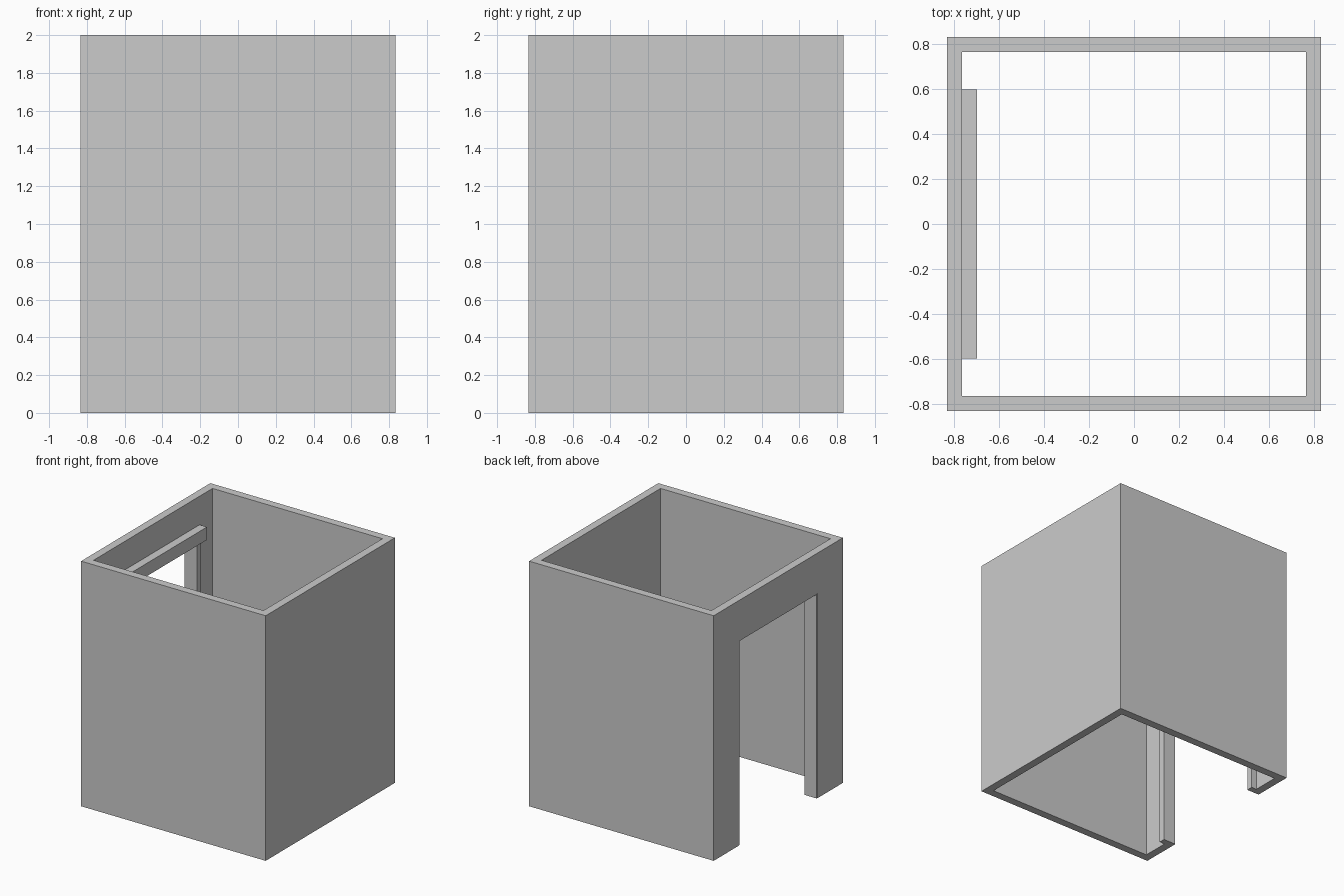
import bpy
import bmesh

if "Cube" in bpy.data.objects:
    bpy.data.objects.remove(bpy.data.objects["Cube"], do_unlink=True)

HALF = 0.833      # half width of the shell
INNER = 0.767     # half width of the room inside
HEIGHT = 2.0

grey = bpy.data.materials.new("plain grey")
grey.use_nodes = True
grey.diffuse_color = (0.6, 0.6, 0.6, 1)
grey.node_tree.nodes["Principled BSDF"].inputs["Base Color"].default_value = grey.diffuse_color


def finish(name, bm):
    bmesh.ops.recalc_face_normals(bm, faces=bm.faces)
    mesh = bpy.data.meshes.new(name)
    bm.to_mesh(mesh)
    bm.free()
    mesh.materials.append(grey)
    obj = bpy.data.objects.new(name, mesh)
    bpy.context.collection.objects.link(obj)
    return obj


def box(name, low, high):
    bm = bmesh.new()
    bmesh.ops.create_cube(bm, size=1)
    for v in bm.verts:
        v.co = [(a + b) / 2 + c * (b - a) for a, b, c in zip(low, high, v.co)]
    return finish(name, bm)


def arch(name, x0, x1, outer, inner):
    """Upside-down U extruded along x; outer and inner are (half width, top)."""
    (ow, oh), (iw, ih) = outer, inner
    outline = [(-ow, 0), (-ow, oh), (ow, oh), (ow, 0),
               (iw, 0), (iw, ih), (-iw, ih), (-iw, 0)]
    bm = bmesh.new()
    face = bm.faces.new([bm.verts.new((x0, y, z)) for y, z in outline])
    side = bmesh.ops.extrude_face_region(bm, geom=[face])["geom"]
    moved = [g for g in side if isinstance(g, bmesh.types.BMVert)]
    bmesh.ops.translate(bm, verts=moved, vec=(x1 - x0, 0, 0))
    return finish(name, bm)


# Open-topped shell: three plain walls and one with the doorway
box("front_wall", (-INNER, -HALF, 0), (INNER, -INNER, HEIGHT))
box("back_wall", (-INNER, INNER, 0), (INNER, HALF, HEIGHT))
box("left_wall", (INNER, -HALF, 0), (HALF, HALF, HEIGHT))
arch("doorway_wall", -HALF, -INNER, (HALF, HEIGHT), (0.505, 1.672))

# Door lining that passes through the wall and stands proud inside
arch("door_frame", -HALF + 0.002, -0.72, (0.55, 1.717), (0.498, 1.665))

# Beam over the doorway on the inside
box("door_beam", (-INNER, -0.6, 1.662), (-0.7, 0.6, 1.767))
